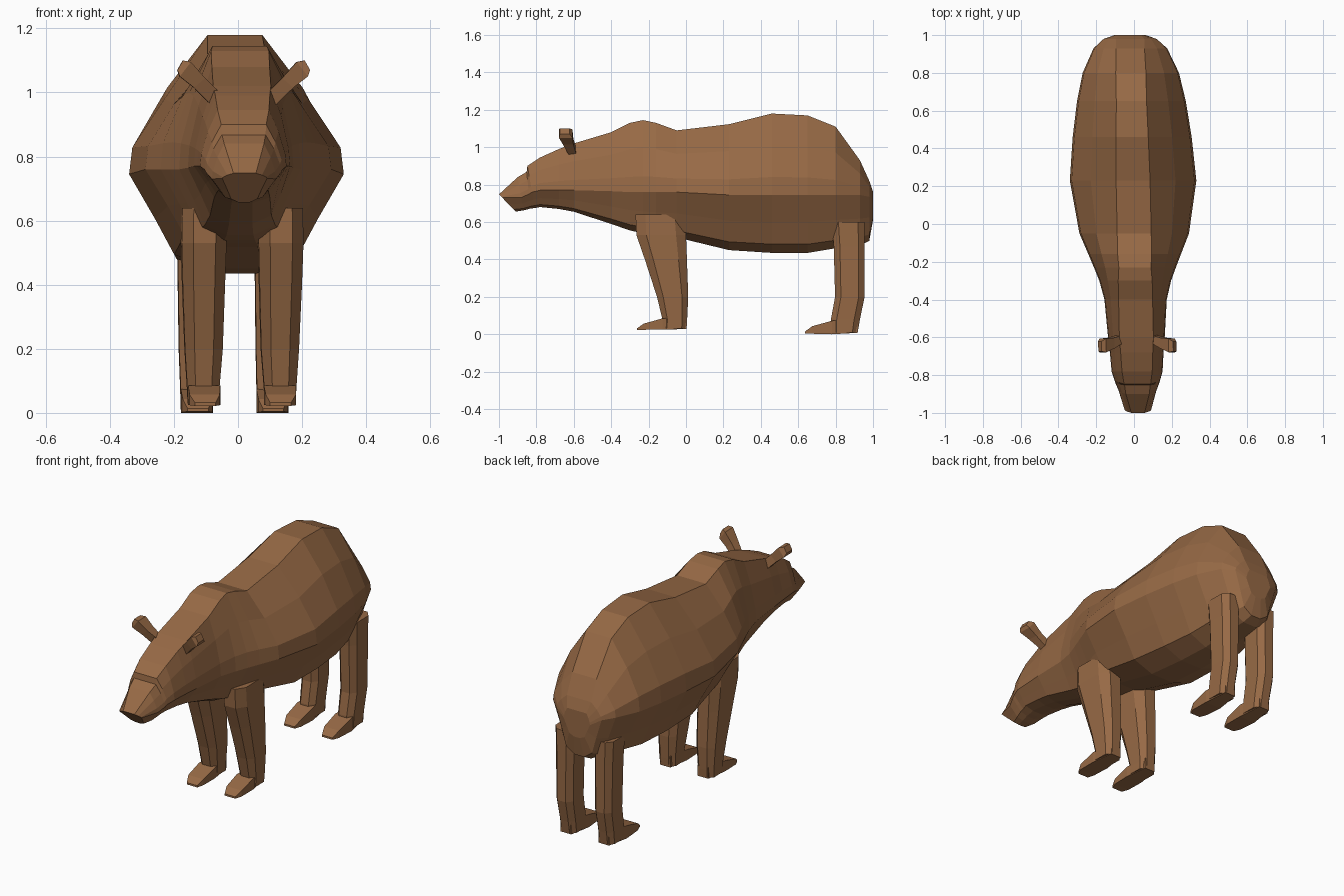
import bpy, bmesh

fur = bpy.data.materials.new("brown fur")
fur.diffuse_color = (0.31, 0.143, 0.060, 1)


def skew(p):
    # the animal stands turned very slightly about the vertical axis
    x, y, z = p
    return (x - 0.021 * y, y, z)


def loft(name, ring_sets):
    """Skin each list of equal-sized rings into a closed tube, flat shaded."""
    bm = bmesh.new()
    for rings in ring_sets:
        vs = [[bm.verts.new(skew(p)) for p in r] for r in rings]
        n = len(vs[0])
        for a, b in zip(vs, vs[1:]):
            for i in range(n):
                j = (i + 1) % n
                bm.faces.new((a[i], a[j], b[j], b[i]))
        bm.faces.new(vs[0])
        bm.faces.new(vs[-1])
    bmesh.ops.recalc_face_normals(bm, faces=bm.faces)
    me = bpy.data.meshes.new(name)
    bm.to_mesh(me)
    bm.free()
    me.materials.append(fur)
    ob = bpy.data.objects.new(name, me)
    bpy.context.collection.objects.link(ob)
    return ob


def body_ring(y, zt, zw, zb, tw, w, dy=0.0):
    """Cross-section: flat back, sloped flanks, widest at zw, narrow belly."""
    half = [(tw, zt),
            (tw + (w - tw) * 0.55, zt - (zt - zw) * 0.38),
            (w * 0.97, zw + (zt - zw) * 0.22),
            (w, zw),
            (w * 0.76, zw - (zw - zb) * 0.47),
            (w * 0.58, zw - (zw - zb) * 0.85),
            (w * 0.22, zb)]
    pts = half + [(-x, z) for x, z in reversed(half)]
    return [(x, y + dy * (zt - z) / (zt - zb), z) for x, z in pts]


# Head, shoulder hump and trunk: y, top z, widest z, bottom z, back half width, half width
sections = [
    (-0.90, 0.84, 0.73, 0.662, 0.062, 0.100, 0.03),
    (-0.852, 0.868, 0.75, 0.672, 0.068, 0.117, 0.02),
    (-0.848, 0.90, 0.76, 0.675, 0.070, 0.122, 0.04),
    (-0.78, 0.945, 0.77, 0.68, 0.080, 0.135),
    (-0.68, 0.99, 0.77, 0.67, 0.085, 0.142),
    (-0.60, 1.02, 0.77, 0.655, 0.090, 0.150),
    (-0.40, 1.08, 0.765, 0.59, 0.090, 0.165),
    (-0.30, 1.13, 0.76, 0.555, 0.090, 0.190),
    (-0.23, 1.145, 0.76, 0.54, 0.085, 0.217),
    (-0.16, 1.13, 0.76, 0.53, 0.090, 0.245),
    (-0.05, 1.09, 0.76, 0.518, 0.090, 0.290),
    (0.23, 1.123, 0.745, 0.45, 0.090, 0.335),
    (0.46, 1.18, 0.745, 0.435, 0.085, 0.315),
    (0.65, 1.17, 0.745, 0.435, 0.080, 0.288),
    (0.80, 1.11, 0.745, 0.46, 0.080, 0.255),
    (0.93, 0.93, 0.745, 0.475, 0.075, 0.195),
    (0.98, 0.82, 0.735, 0.50, 0.075, 0.140),
    (1.00, 0.76, 0.70, 0.61, 0.060, 0.082),
]
nose = body_ring(-1.0, 0.748, 0.732, 0.656, 0.035, 0.070, 0.09)
loft("body_and_head", [[nose] + [body_ring(*s) for s in sections]])


def leg_ring(s, dx, z, y0, y1, x0, x1):
    """Rectangle with cut corners, level at height z."""
    cx, cy = (x1 - x0) * 0.25, (y1 - y0) * 0.2
    pts = [(x0 + cx, y0), (x1 - cx, y0), (x1, y0 + cy), (x1, y1 - cy),
           (x1 - cx, y1), (x0 + cx, y1), (x0, y1 - cy), (x0, y0 + cy)]
    return [(s * x + dx, y, z) for x, y in pts]


def foot_ring(s, dx, y, z0, z1, x0, x1):
    return [(s * x + dx, y, z) for x, z in ((x0, z0), (x1, z0), (x1, z1), (x0, z1))]


# Legs: z, front y, back y, inner x, outer x
front_leg = [(0.64, -0.27, -0.01, 0.050, 0.188), (0.53, -0.265, 0.0, 0.050, 0.190),
             (0.40, -0.22, 0.005, 0.054, 0.186), (0.20, -0.155, 0.012, 0.060, 0.178),
             (0.075, -0.125, 0.006, 0.070, 0.170), (0.03, -0.13, 0.003, 0.070, 0.168)]
hind_leg = [(0.60, 0.78, 0.955, 0.065, 0.180), (0.47, 0.79, 0.955, 0.065, 0.176),
            (0.20, 0.797, 0.955, 0.068, 0.172), (0.08, 0.775, 0.93, 0.070, 0.168),
            (0.01, 0.775, 0.918, 0.070, 0.166)]
# Feet: y, bottom z, top z, inner x, outer x
front_foot = [(0.003, 0.028, 0.09, 0.085, 0.150), (-0.125, 0.025, 0.085, 0.068, 0.168),
              (-0.225, 0.024, 0.057, 0.072, 0.166), (-0.262, 0.022, 0.032, 0.085, 0.150)]
hind_foot = [(0.918, 0.008, 0.085, 0.085, 0.150), (0.78, 0.0, 0.072, 0.068, 0.168),
             (0.675, 0.003, 0.043, 0.072, 0.164), (0.635, 0.004, 0.014, 0.085, 0.150)]

for side, s in (("left", -1), ("right", 1)):
    for part, leg, foot, dx in (("front", front_leg, front_foot, 0.010),
                                ("hind", hind_leg, hind_foot, 0.006)):
        loft(f"{part}_leg_{side}", [[leg_ring(s, dx, *r) for r in leg],
                                    [foot_ring(s, dx, *r) for r in foot]])

# Ears: curved paddles leaning outward; inner edge and outer edge in x, z at each step
ear = [(-0.605, 0.065, 0.99, 0.095, 0.955, 0.020), (-0.63, 0.120, 1.045, 0.155, 1.015, 0.028),
       (-0.643, 0.165, 1.095, 0.200, 1.050, 0.036), (-0.648, 0.190, 1.10, 0.207, 1.07, 0.026)]
for side, s in (("left", -1), ("right", 1)):
    loft(f"ear_{side}", [[[(s * xa + 0.004, y - t, za), (s * xb + 0.004, y - t, zb),
                           (s * xb + 0.004, y + t, zb), (s * xa + 0.004, y + t, za)]
                          for y, xa, za, xb, zb, t in ear]])
